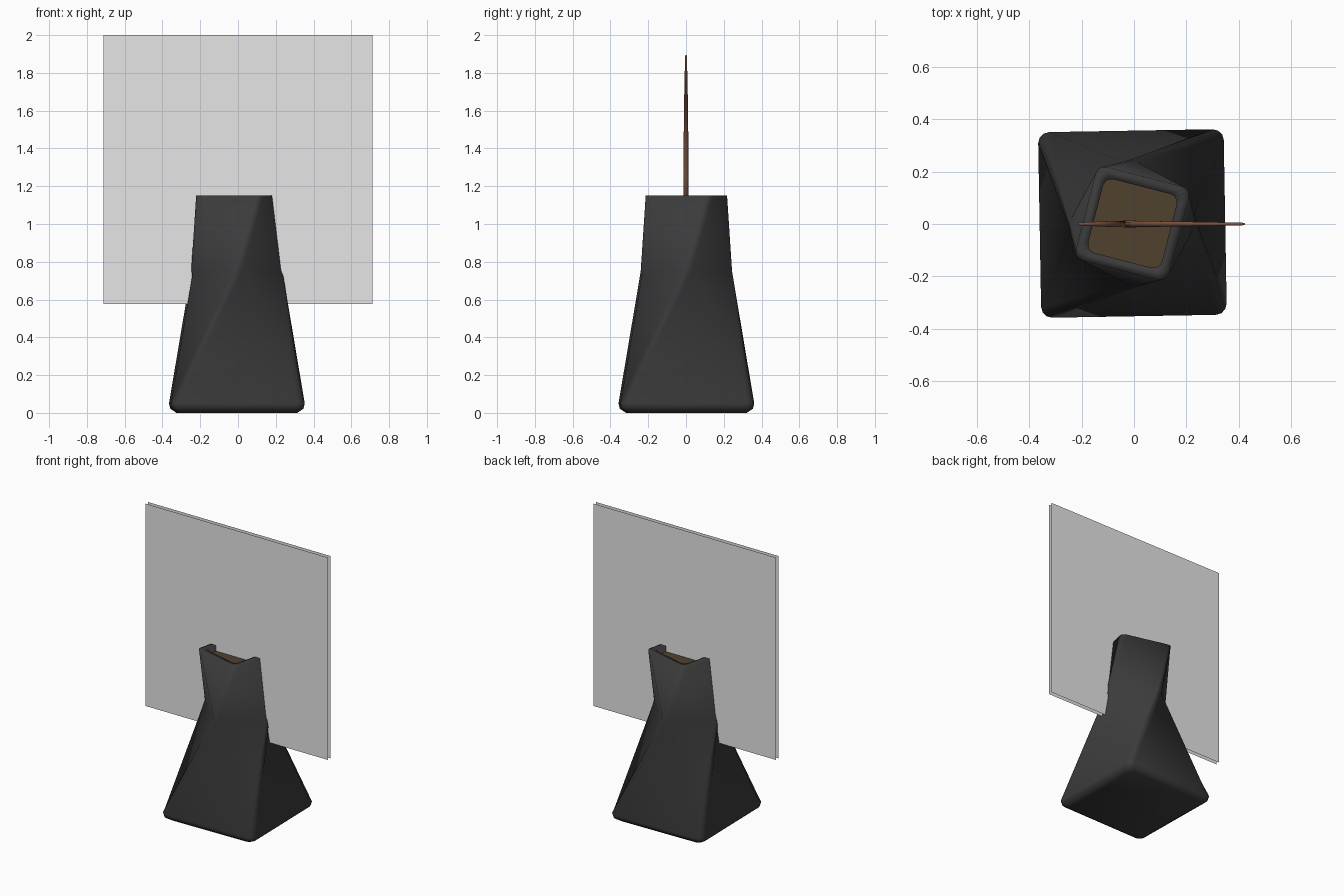
import bpy, bmesh, math
from mathutils import Vector

if "Cube" in bpy.data.objects:
    bpy.data.objects.remove(bpy.data.objects["Cube"])


def material(name, r, g, b, a=1.0):
    m = bpy.data.materials.new(name)
    m.diffuse_color = (r, g, b, a)
    m.use_nodes = True
    m.node_tree.nodes["Principled BSDF"].inputs["Base Color"].default_value = m.diffuse_color
    return m


POT = material("charcoal", 0.044, 0.044, 0.044)
SOIL = material("soil brown", 0.08, 0.053, 0.027)
CARD = material("leaf card grey", 0.79, 0.79, 0.79, 0.325)
BARK = material("bark brown", 0.21, 0.085, 0.045)

ARC = 3          # segments in each rounded corner
PER = ARC + 1    # points in each rounded corner


def add_object(name, bm, mat):
    me = bpy.data.meshes.new(name)
    bm.to_mesh(me)
    bm.free()
    me.materials.append(mat)
    ob = bpy.data.objects.new(name, me)
    bpy.context.collection.objects.link(ob)
    return ob


def rounded_square(half, r, angle, z):
    """Rotated square outline with round corners, slightly off centre like the pot."""
    pts = []
    ca, sa = math.cos(math.radians(angle)), math.sin(math.radians(angle))
    for k in range(4):
        cx = (half - r) * (1 if k in (0, 3) else -1)
        cy = (half - r) * (1 if k in (0, 1) else -1)
        for i in range(PER):
            t = math.radians(90 * k + 90 * i / ARC)
            x, y = cx + r * math.cos(t), cy + r * math.sin(t)
            pts.append(Vector((x * ca - y * sa - 0.006, x * sa + y * ca + 0.002, z)))
    return pts


# twisted pot: rounded foot, facets twisting to the waist, then to the rim, hollow top
rings = [rounded_square(0.315, 0.035, 1, 0.0),
         rounded_square(0.347, 0.040, 1, 0.022),
         rounded_square(0.354, 0.042, 1, 0.05),
         rounded_square(0.182, 0.035, 46, 0.75),
         rounded_square(0.184, 0.035, 75.5, 1.15),
         rounded_square(0.145, 0.033, 75.5, 1.15),
         rounded_square(0.145, 0.033, 75.5, 1.09)]
bm = bmesh.new()
loops = [[bm.verts.new(p) for p in ring] for ring in rings]
n = len(rings[0])
for level, (lo, hi) in enumerate(zip(loops, loops[1:])):
    for i in range(n):
        j = (i + 1) % n
        if level in (2, 3):  # twisted walls: split each side on its outward diagonal
            bm.faces.new((lo[i], lo[j], hi[i]))
            bm.faces.new((lo[j], hi[j], hi[i]))
        else:
            bm.faces.new((lo[i], lo[j], hi[j], hi[i]))
        if level in (2, 3) and i % PER == 1:
            bm.edges.get((lo[i], hi[i])).smooth = False  # crease on each corner
bm.faces.new(loops[0][::-1])
bm.faces.new(loops[-1])
for e in bm.edges:
    if e.calc_face_angle(0) > math.radians(65):
        e.smooth = False
for f in bm.faces:
    f.smooth = True
add_object("pot", bm, POT)

# soil surface inside the rim
bm = bmesh.new()
bm.faces.new([bm.verts.new(p) for p in rounded_square(0.145, 0.033, 75.5, 1.11)])
add_object("soil", bm, SOIL)

# front and back foliage cards, single sheets
for name, y, s in (("front_foliage_card", -0.0145, 1), ("back_foliage_card", 0.0145, -1)):
    bm = bmesh.new()
    bm.faces.new([bm.verts.new((s * x, y, z)) for x, z in
                  ((-0.711, 0.577), (0.711, 0.577), (0.711, 2.0), (-0.711, 2.0))])
    add_object(name, bm, CARD)


def twig(name, pts):
    """Tapered tube through (x, z, radius) points in the plane y = 0."""
    bm = bmesh.new()
    loops = []
    for i, (x, z, r) in enumerate(pts):
        a, b = pts[max(i - 1, 0)], pts[min(i + 1, len(pts) - 1)]
        d = Vector((b[0] - a[0], 0, b[1] - a[1])).normalized()
        side = Vector((d.z, 0, -d.x))
        loops.append([bm.verts.new(Vector((x, 0, z)) + r * (math.cos(t) * side + math.sin(t) * Vector((0, 1, 0))))
                      for t in (math.tau * (k + 0.5) / 8 for k in range(8))])
    for lo, hi in zip(loops, loops[1:]):
        for k in range(8):
            bm.faces.new((lo[k], lo[(k + 1) % 8], hi[(k + 1) % 8], hi[k]))
    bm.faces.new(loops[0][::-1])
    bm.faces.new(loops[-1])
    bmesh.ops.recalc_face_normals(bm, faces=bm.faces)
    for f in bm.faces:
        f.smooth = True
    add_object(name, bm, BARK)


# stem and side branch between the cards
twig("stem", [(-0.04, 1.08, 0.0145), (-0.03, 1.25, 0.0145), (0.0, 1.44, 0.0135), (0.09, 1.6, 0.0115),
              (0.24, 1.74, 0.009), (0.42, 1.89, 0.005)])
twig("left_branch", [(-0.025, 1.27, 0.0125), (-0.1, 1.4, 0.0115), (-0.21, 1.52, 0.006)])
